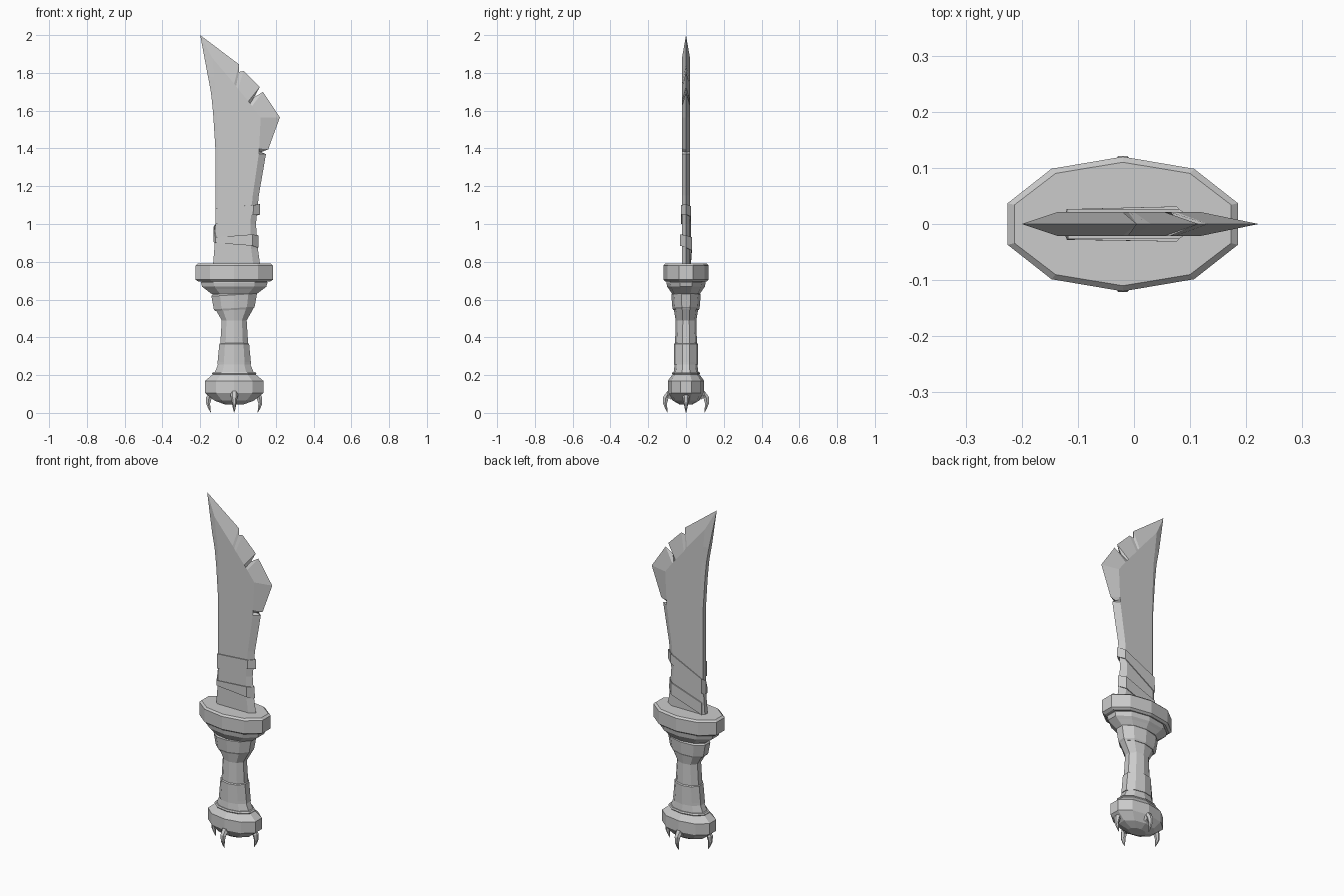
import bpy, bmesh, math
from mathutils import Vector

CX = -0.02  # hilt axis


def finish(name, bm):
    bmesh.ops.remove_doubles(bm, verts=bm.verts, dist=1e-5)
    bmesh.ops.recalc_face_normals(bm, faces=bm.faces)
    me = bpy.data.meshes.new(name)
    bm.to_mesh(me)
    bm.free()
    ob = bpy.data.objects.new(name, me)
    bpy.context.collection.objects.link(ob)
    return ob


def loft(name, rings, closed_caps=True):
    bm = bmesh.new()
    rows = [[bm.verts.new(p) for p in r] for r in rings]
    n = len(rows[0])
    for a, b in zip(rows, rows[1:]):
        for i in range(n):
            j = (i + 1) % n
            bm.faces.new((a[i], a[j], b[j], b[i]))
    if closed_caps:
        bm.faces.new(rows[0])
        bm.faces.new(rows[-1])
    return finish(name, bm)


# Flattened ten-sided section shared by all hilt parts
QUARTER = [(1, .31), (.62, .82), (0, 1), (-.62, .82), (-1, .31)]
DECAGON = QUARTER + [(-x, -y) for x, y in QUARTER]


def hilt_part(name, profile, tilt=0):
    return loft(name, [[(CX + u * hx, v * hy, z + tilt * u * hx) for u, v in DECAGON]
                       for z, hx, hy in profile])


hilt_part("pommel", [(.045, .05, .035), (.065, .105, .07), (.105, .154, .096),
                     (.17, .154, .096), (.205, .112, .07)])
hilt_part("pommel_ring", [(.2, .112, .07), (.208, .118, .074), (.216, .112, .07)])
hilt_part("grip", [(.21, .105, .066), (.26, .084, .06), (.36, .074, .058), (.49, .066, .055),
                   (.55, .1, .065), (.63, .115, .072), (.66, .118, .074)])
hilt_part("lower_grip_wrap", [(.255, .09, .064), (.27, .088, .064), (.365, .079, .064),
                              (.37, .07, .057)])
hilt_part("upper_grip_wrap", [(.545, .1, .067), (.555, .108, .072), (.625, .121, .078),
                              (.635, .114, .07)], tilt=.06)
hilt_part("collar", [(.63, .12, .074), (.655, .153, .09), (.668, .17, .1), (.69, .176, .104),
                     (.7, .17, .1)])
hilt_part("guard", [(.695, .19, .108), (.705, .205, .12), (.78, .205, .12), (.79, .193, .11)])

# Blade stations: cutting edge (x, z), edge ridge (x, z), spine (x, z)
stations = [
    ((.122, .75), (.085, .75), (-.135, .75)),
    ((.105, .87), (.07, .87), (-.125, .87)),
    ((.095, 1.0), (.065, 1.0), (-.12, 1.0)),
    ((.11, 1.15), (.078, 1.15), (-.12, 1.15)),
    ((.148, 1.37), (.11, 1.37), (-.12, 1.38)),
    ((.12, 1.38), (.111, 1.385), (-.12, 1.4)),
    ((.16, 1.395), (.112, 1.4), (-.121, 1.42)),
    ((.222, 1.565), (.12, 1.565), (-.132, 1.59)),
    ((.132, 1.70), (.075, 1.625), (-.139, 1.66)),
    ((.085, 1.67), (.065, 1.638), (-.141, 1.68)),
    ((.115, 1.725), (.055, 1.65), (-.144, 1.70)),
    ((.03, 1.81), (.0, 1.715), (-.152, 1.745)),
    ((.005, 1.805), (-.01, 1.73), (-.155, 1.76)),
    ((.005, 1.845), (-.02, 1.742), (-.158, 1.775)),
    ((-.2, 2.0), (-.137, 1.88), (-.2, 2.0)),
]
T = .021
rings = []
for i, (e, r, s) in enumerate(stations):
    last = i == len(stations) - 1
    inset = .015 if s[1] < 1.5 else .015 + (s[1] - 1.5) * .06
    ridge = r if last else (s[0] + inset, s[1])
    w = 0 if last else .013
    half = [(r[0], T, r[1]), (ridge[0], T, ridge[1]), (s[0], w, s[1])]
    rings.append([(e[0], 0, e[1])] + half + [(x, -y, z) for x, y, z in reversed(half)])
loft("blade", rings)

# Strap spiralling down round the blade: x, y, lower z, upper z
strap = [(-.118, -.024, 1.0, 1.085), (.08, -.024, 1.05, 1.1), (.114, 0, 1.05, 1.105),
         (.08, .024, 1.04, 1.095), (-.118, .024, .915, 1.0), (-.128, 0, .905, .985),
         (-.118, -.026, .9, .93), (.075, -.029, .885, .945), (.106, 0, .875, .94),
         (.075, .029, .86, .93), (-.12, .024, .79, .86)]
bm = bmesh.new()
cols = [(bm.verts.new((x, y, a)), bm.verts.new((x, y, b))) for x, y, a, b in strap]
for p, q in zip(cols, cols[1:]):
    bm.faces.new((p[0], q[0], q[1], p[1]))
ob = finish("blade_strap", bm)
mod = ob.modifiers.new("thickness", 'SOLIDIFY')
mod.thickness = .005
mod.offset = 0

# Four claws hooked under the pommel: distance from outer limit, z, radius
path = [(-.045, .085, .02), (-.018, .098, .02), (-.008, .08, .017), (-.004, .05, .012),
        (-.01, .025, .007), (-.018, .002, .001)]
for k, (name, reach) in enumerate([("right", .142), ("back", .115), ("left", .142), ("front", .115)]):
    a = k * math.pi / 2
    out = Vector((math.cos(a), math.sin(a), 0))
    side = Vector((-out.y, out.x, 0))
    pts = [Vector((CX, 0, z)) + out * (reach + d) for d, z, r in path]
    rings = []
    for i, (d, z, r) in enumerate(path):
        tan = (pts[min(i + 1, len(pts) - 1)] - pts[max(i - 1, 0)]).normalized()
        up = tan.cross(side)
        rings.append([pts[i] + (side * math.cos(t) + up * math.sin(t)) * r
                      for t in (j * math.pi / 3 for j in range(6))])
    loft("claw_" + name, rings)
